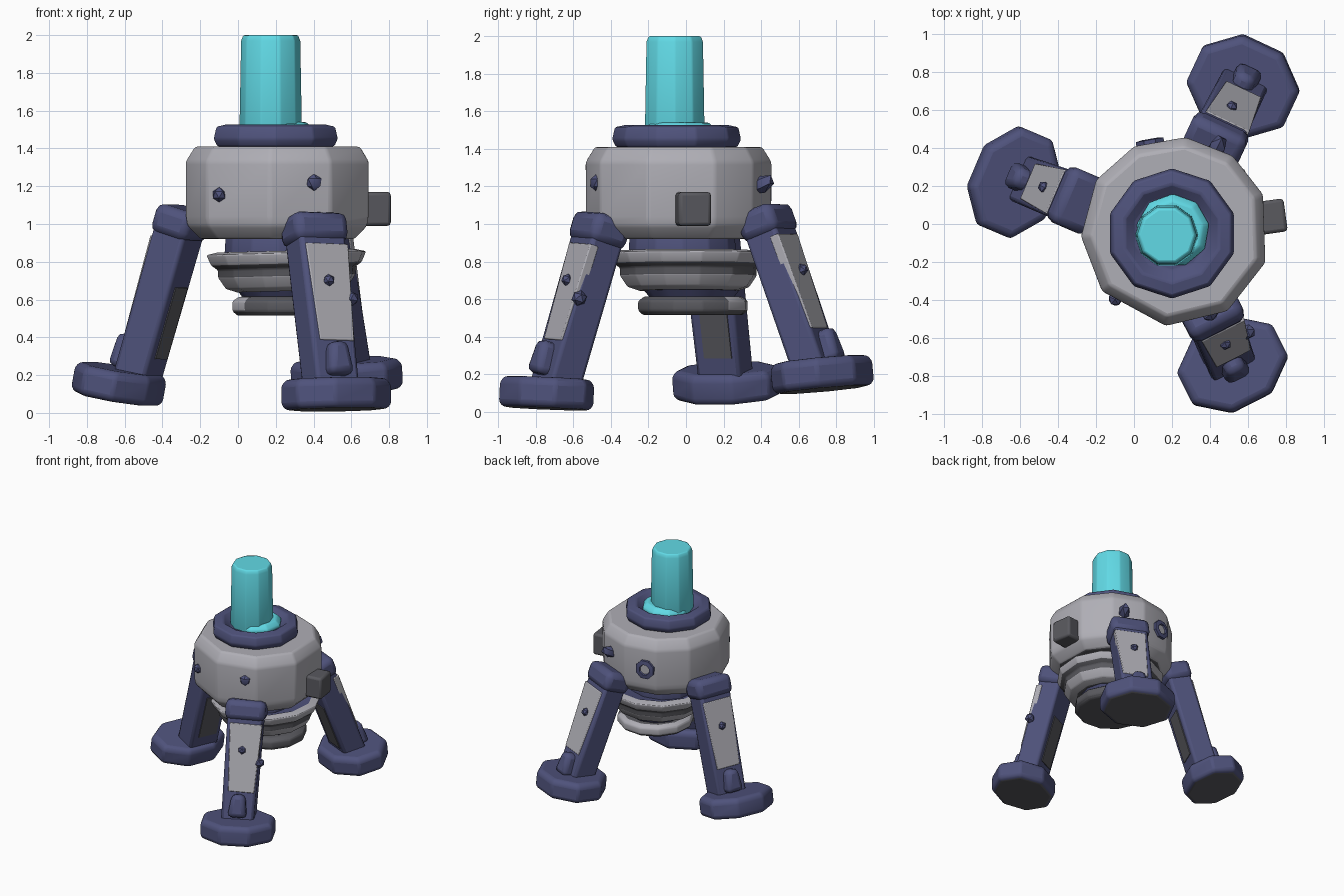
import bpy, bmesh
from math import cos, sin, radians, tau
from mathutils import Matrix, Vector

if "Cube" in bpy.data.objects:
    bpy.data.objects.remove(bpy.data.objects["Cube"])


def material(name, r, g, b):
    m = bpy.data.materials.new(name)
    m.use_nodes = True
    m.diffuse_color = (r, g, b, 1)
    bsdf = next(n for n in m.node_tree.nodes if n.type == "BSDF_PRINCIPLED")
    bsdf.inputs["Base Color"].default_value = (r, g, b, 1)
    return m


MATS = [material("light grey", .43, .425, .465), material("navy", .078, .085, .2),
        material("dark grey", .1, .1, .113), material("cyan", .12, .7, .79)]
GREY, NAVY, DARK, CYAN = range(4)


def finish(name, bm, matrix, bevel=0.0, segments=2):
    bmesh.ops.recalc_face_normals(bm, faces=bm.faces)
    mesh = bpy.data.meshes.new(name)
    bm.to_mesh(mesh)
    bm.free()
    ob = bpy.data.objects.new(name, mesh)
    bpy.context.collection.objects.link(ob)
    ob.matrix_world = matrix
    for m in MATS:
        mesh.materials.append(m)
    bpy.ops.object.select_all(action="DESELECT")
    ob.select_set(True)
    bpy.context.view_layer.objects.active = ob
    if bevel:
        mod = ob.modifiers.new("bevel", "BEVEL")
        mod.width, mod.segments = bevel, segments
        mod.limit_method, mod.angle_limit = "ANGLE", radians(25)
    bpy.ops.object.shade_smooth_by_angle(angle=radians(38))
    return ob


def lathe(name, matrix, angles, profile, colours, bevel=0.0, sx=1.0):
    """Stack of polygon rings; colours holds bottom cap, each band, top cap."""
    bm = bmesh.new()
    n = len(angles)
    rings = [[bm.verts.new((r * cos(a) * sx, r * sin(a), z)) for a in angles]
             for r, z in profile]
    bm.faces.new(rings[0]).material_index = colours[0]
    for low, high, colour in zip(rings, rings[1:], colours[1:]):
        for i in range(n):
            j = (i + 1) % n
            bm.faces.new((low[i], low[j], high[j], high[i])).material_index = colour
    bm.faces.new(rings[-1]).material_index = colours[-1]
    return finish(name, bm, matrix, bevel)


def block(name, matrix, centre, size, colour, bevel=0.0, taper=1.0):
    bm = bmesh.new()
    bmesh.ops.create_cube(bm, size=1)
    for v in bm.verts:
        if v.co.z < 0:
            v.co.y *= taper
        v.co = Vector(centre) + v.co * Vector(size)
    for f in bm.faces:
        f.material_index = colour
    return finish(name, bm, matrix, bevel)


def knob(name, matrix, centre, radius, stretch=1.0):
    bm = bmesh.new()
    bmesh.ops.create_icosphere(bm, subdivisions=1, radius=radius)
    for v in bm.verts:
        v.co.x *= stretch
        v.co += Vector(centre)
    for f in bm.faces:
        f.material_index = NAVY
    return finish(name, bm, matrix)


def even(n, start=0.0):
    return [radians(start) + tau * i / n for i in range(n)]


def at(x, y, z=0.0, turn=0.0):
    return Matrix.Translation((x, y, z)) @ Matrix.Rotation(radians(turn), 4, "Z")


# Body drum with uneven sides
sides = [radians(a) for a in (-177, -141, -96, -57, -19, 23, 53, 84, 116, 147)]
lathe("body", at(.22, -.04), sides,
      [(.42, .92), (.49, .99), (.498, 1.04), (.5, 1.33), (.45, 1.41)],
      [DARK, GREY, GREY, GREY, GREY, GREY], .015)

# Collar and barrel on top
lathe("collar", at(.2, -.05), even(10, 18),
      [(.325, 1.41), (.345, 1.45), (.33, 1.515), (.26, 1.53), (.2, 1.485)],
      [NAVY] * 6, .01)
lathe("barrel_base", at(.205, -.035), even(9, 10),
      [(.19, 1.47), (.195, 1.505), (.16, 1.54)], [CYAN] * 4, .01)
lathe("barrel", at(.173, -.06), even(10),
      [(.167, 1.48), (.158, 1.97), (.146, 2.0)], [CYAN] * 4, .008)

# Underside: neck, rimmed dish, cone and foot disc
lathe("neck", at(.215, -.02), even(12), [(.29, .8), (.28, .96)], [NAVY] * 3, .01)
tilt = Matrix.Rotation(radians(-1.5), 4, "Y")
lathe("dish", at(.258, .012, .745) @ tilt, even(12, 10),
      [(.27, -.1), (.33, -.08), (.37, -.02), (.37, .02), (.405, .045),
       (.43, .1), (.365, .115), (.3, .09)],
      [DARK, GREY, GREY, DARK, DARK, GREY, GREY, NAVY, NAVY], .008)
lathe("lower_cone", at(.25, .03), even(12), [(.2, .58), (.28, .68)], [DARK, NAVY, NAVY])
disc = lathe("foot_disc", at(.262, .037), even(12, 10),
             [(.27, .515), (.297, .54), (.297, .59), (.26, .615)], [DARK] * 5, .01)
for f in disc.data.polygons:
    if f.center.y - f.center.x > .05 and f.center.z > .53:
        f.material_index = GREY

# Side box
block("side_box", at(.7, .035, 1.08, 8), (0, 0, 0), (.2, .175, .18), DARK, .018)

# Studs round the drum
for name, angle, height, radius, stretch in (
        ("left_front_stud", -67, 1.22, .046, .8),
        ("right_front_stud", -131, 1.155, .04, .9)):
    knob(name, at(.215, -.035, height, angle), (.48, 0, 0), radius, stretch)
spike = at(.215, -.035, 1.21, 63) @ Matrix.Translation((.49, 0, 0)) \
    @ Matrix.Rotation(radians(-25), 4, "Y")
knob("back_spike", spike, (0, 0, 0), .048, 1.7)
port = at(.22, -.04, 1.165, 100) @ Matrix.Translation((.475, .052, 0)) \
    @ Matrix.Rotation(radians(90), 4, "Y")
lathe("back_port", port, even(8, 22), [(.08, -.03), (.08, .025), (.045, .03), (.04, .018)],
      [NAVY, NAVY, NAVY, NAVY, GREY])

# Legs: name, outward angle, top, ankle, pad centre, pad tilt, pad depth, panel shift
LEGS = (("front", -63, (.40, -.45, 1.0), (.49, -.69, .16), (.52, -.742, .1), 3, .8, .015),
        ("right", 157, (-.29, .12, 1.04), (-.53, .21, .2), (-.63, .22, .155), 11, .78, 0),
        ("back", 65, (.42, .42, 1.04), (.56, .70, .22), (.575, .725, .2), 6, .88, -.015))
for side, angle, top, ankle, pad, pitch, squash, shift in LEGS:
    top, ankle = Vector(top), Vector(ankle)
    up = (top - ankle).normalized()
    out = Vector((cos(radians(angle)), sin(radians(angle)), 0))
    out = (out - up * out.dot(up)).normalized()
    across = up.cross(out)
    frame = Matrix((out, across, up)).transposed().to_4x4()
    frame.translation = ankle
    length = (top - ankle).length
    depth, width = .19, .275

    block(side + "_leg", frame, (0, 0, length / 2 - .02),
          (depth, width, length + .04), NAVY, .022, .92)
    block(side + "_leg_cap", frame, (0, 0, length - .035),
          (depth + .035, width + .04, .16), NAVY, .045)
    block(side + "_leg_panel", frame, (depth / 2 - .02, shift, length * .54),
          (.052, .253, length * .61), GREY, .006, .8)
    block(side + "_leg_inner_panel", frame, (-depth / 2, -.01, length * .36),
          (.012, .16, length * .45), DARK)
    block(side + "_ankle", frame, (depth / 2 + .005, 0, .1),
          (.13, .1, .18), NAVY, .035, 1.5)
    knob(side + "_leg_stud", frame, (depth / 2 + .01, 0, length * .61), .033)
    if side == "front":
        knob("front_leg_side_stud", frame, (depth / 2 - .02, width / 2, length * .51), .042)

    base = at(*pad, angle) @ Matrix.Rotation(radians(-pitch), 4, "Y")
    lathe(side + "_pad", base, even(8, 22.5),
          [(.275, -.083), (.305, -.06), (.305, .05), (.275, .08)],
          [DARK, NAVY, NAVY, NAVY, NAVY], .015, squash)
